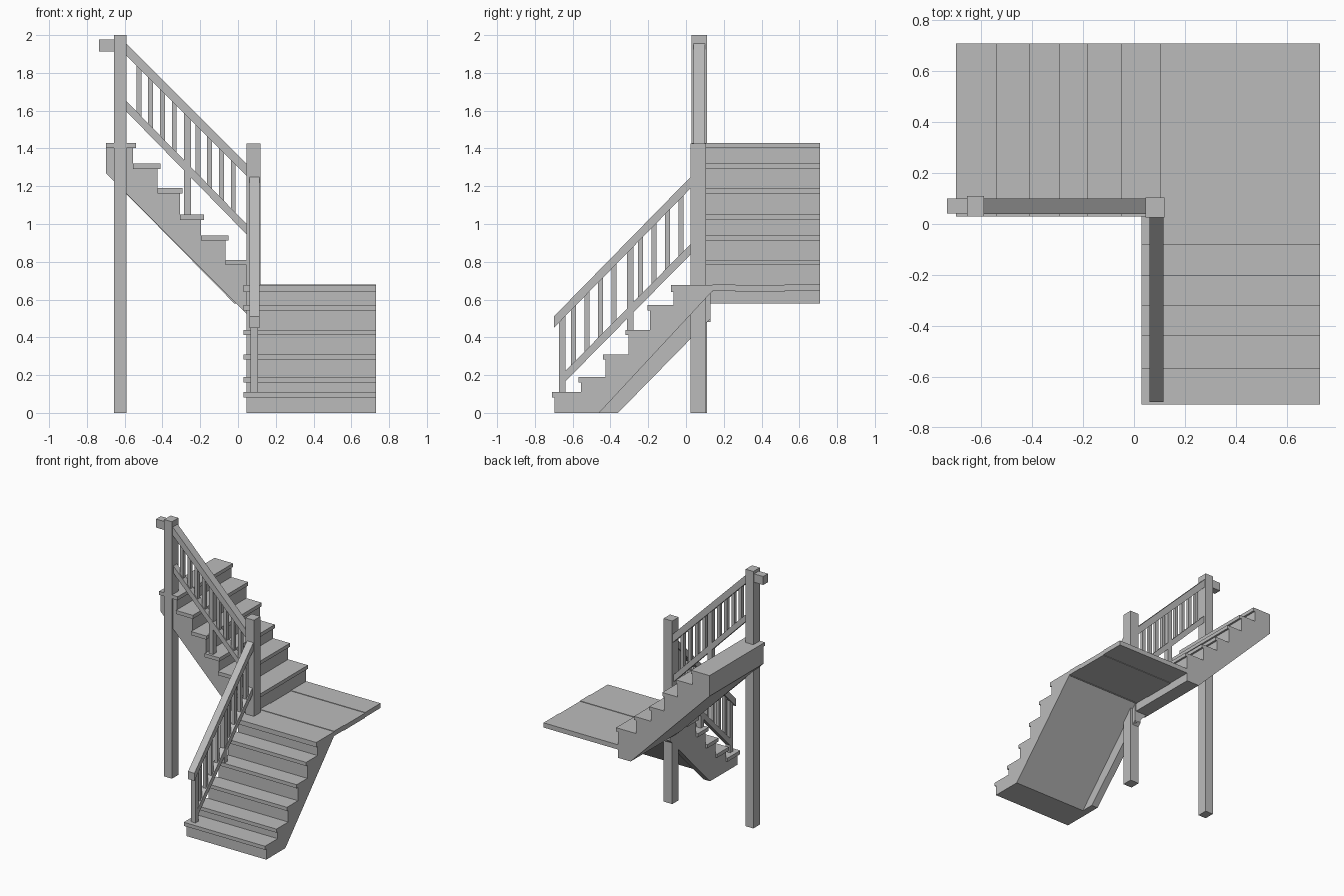
import bpy
import bmesh

cube = bpy.data.objects.get("Cube")
if cube:
    bpy.data.objects.remove(cube)

wood = bpy.data.materials.new("grey_wood")
wood.use_nodes = True
GREY = (0.5, 0.5, 0.5, 1)
wood.diffuse_color = GREY
wood.node_tree.nodes["Principled BSDF"].inputs["Base Color"].default_value = GREY


def prism(name, pts, axis, lo, hi):
    """Extrude a (horizontal, z) outline along x or y from lo to hi."""
    bm = bmesh.new()
    place = (lambda u, z: (lo, u, z)) if axis == "x" else (lambda u, z: (u, lo, z))
    face = bm.faces.new([bm.verts.new(place(u, z)) for u, z in pts])
    side = bmesh.ops.extrude_face_region(bm, geom=[face])
    verts = [g for g in side["geom"] if isinstance(g, bmesh.types.BMVert)]
    shift = (hi - lo, 0, 0) if axis == "x" else (0, hi - lo, 0)
    bmesh.ops.translate(bm, verts=verts, vec=shift)
    bmesh.ops.recalc_face_normals(bm, faces=bm.faces)
    mesh = bpy.data.meshes.new(name)
    bm.to_mesh(mesh)
    bm.free()
    mesh.materials.append(wood)
    obj = bpy.data.objects.new(name, mesh)
    bpy.context.collection.objects.link(obj)
    return obj


def box(name, x0, x1, y0, y1, z0, z1):
    return prism(name, [(x0, z0), (x1, z0), (x1, z1), (x0, z1)], "y", y0, y1)


def sawtooth(noses, tops, end, base, d):
    """Step outline under the treads; d is the climbing direction."""
    pts = [(noses[0] + d * NOSE, base)]
    for i, (nose, top) in enumerate(zip(noses, tops)):
        back = noses[i + 1] + d * NOSE if i + 1 < len(noses) else end
        pts += [(nose + d * NOSE, top - TREAD), (back, top - TREAD)]
    return pts


def treads(name, noses, tops, end, axis, lo, hi, d):
    for i, (nose, top) in enumerate(zip(noses, tops)):
        back = noses[i + 1] + d * NOSE if i + 1 < len(noses) else end
        outline = [(nose, top - TREAD), (back, top - TREAD), (back, top), (nose, top)]
        prism(f"{name}_{i + 1}", outline, axis, lo, hi)


def rail(name, u0, z0, u1, z1, height, axis, lo, hi):
    prism(name, [(u0, z0 - height), (u1, z1 - height), (u1, z1), (u0, z0)], axis, lo, hi)


def baluster(name, u, width, low, high, axis, lo, hi):
    """Upright between two sloping lines, each given as a function of u."""
    a, b = u - width / 2, u + width / 2
    prism(name, [(a, low(a)), (b, low(b)), (b, high(b)), (a, high(a))], axis, lo, hi)


def line(u0, z0, u1, z1):
    return lambda u: z0 + (u - u0) * (z1 - z0) / (u1 - u0)


NOSE, TREAD = 0.015, 0.028

# Lower flight, climbing towards the back
low_noses = [-0.71, -0.57, -0.44, -0.32, -0.205]
low_tops = [0.11, 0.19, 0.31, 0.44, 0.57]
teeth = sawtooth(low_noses, low_tops, -0.065, 0, 1)
prism("lower_flight_body", teeth + [(-0.065, 0.645), (0.14, 0.645), (-0.46, 0)], "x", 0.1, 0.73)
prism("lower_stringer", teeth + [(-0.065, 0.645), (0.13, 0.645), (0.13, 0.5), (-0.36, 0)],
      "x", 0.045, 0.1)
treads("lower_tread", low_noses, low_tops, -0.065, "x", 0.03, 0.73, 1)

# Landing planks
cuts = [-0.08, 0.14, 0.262, 0.522, 0.71]
for i, (y0, y1) in enumerate(zip(cuts, cuts[1:])):
    lift = 0.004 * (i % 2)
    box(f"landing_plank_{i + 1}", 0.03 if i == 0 else 0.06, 0.73, y0, y1,
        0.64 + lift, 0.677 + lift)

# Upper flight, climbing towards -x
up_noses = [0.105, -0.05, -0.18, -0.293, -0.41, -0.54]
up_tops = [0.81, 0.94, 1.05, 1.19, 1.32, 1.43]
teeth = sawtooth(up_noses, up_tops, -0.70, 0.58, -1)
prism("upper_flight_body", teeth + [(-0.70, 1.27), (-0.02, 0.58)], "y", 0.1, 0.71)
teeth[0] = (teeth[0][0], 0.48)
prism("upper_stringer", teeth + [(-0.70, 1.27)], "y", 0.045, 0.13)
treads("upper_tread", up_noses, up_tops, -0.70, "y", 0.03, 0.71, -1)

# Square posts and the short rail stub at the top
box("tall_post", -0.657, -0.59, 0.03, 0.11, 0, 2)
box("corner_post", 0.045, 0.12, 0.025, 0.105, 0, 1.425)
box("rail_stub", -0.735, -0.65, 0.042, 0.1, 1.912, 1.978)

# Upper railing
rail("upper_handrail", -0.6, 1.965, 0.06, 1.305, 0.065, "y", 0.04, 0.1)
rail("upper_bottom_rail", -0.6, 1.66, 0.06, 0.985, 0.055, "y", 0.048, 0.092)
low, high = line(-0.6, 1.63, 0.06, 0.955), line(-0.6, 1.93, 0.06, 1.27)
for i in range(9):
    if i != 4:
        baluster(f"upper_baluster_{i + 1}", -0.525 + i * 0.0625, 0.026, low, high, "y", 0.057, 0.083)
baluster("upper_middle_post", -0.268, 0.036, lambda u: 1.04, high, "y", 0.05, 0.09)

# Lower railing
rail("lower_handrail", -0.7, 0.51, 0.04, 1.265, 0.06, "x", 0.06, 0.115)
rail("lower_bottom_rail", -0.65, 0.21, 0.04, 0.91, 0.055, "x", 0.065, 0.107)
low, high = line(-0.65, 0.18, 0.04, 0.88), line(-0.7, 0.48, 0.04, 1.23)
for i in range(9):
    if i != 4:
        baluster(f"lower_baluster_{i + 1}", -0.595 + i * 0.071, 0.026, low, high, "x", 0.073, 0.099)
for name, y, foot in (("lower_end_post", -0.655, 0.1), ("lower_middle_post", -0.295, 0.43)):
    baluster(name, y, 0.036, lambda u: foot, high, "x", 0.065, 0.105)
